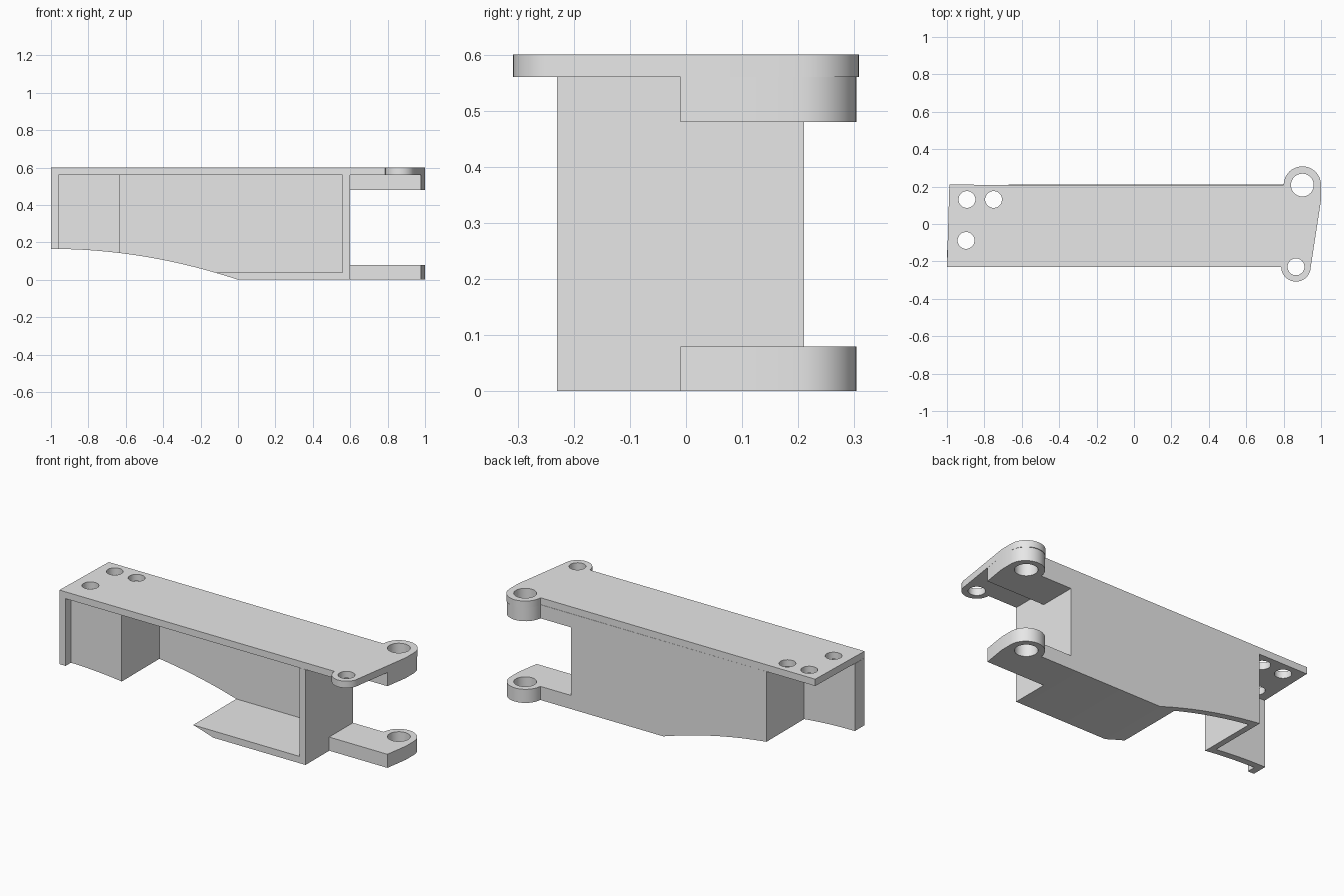
import bpy, bmesh, math

cube = bpy.data.objects.get("Cube")
if cube:
    bpy.data.objects.remove(cube, do_unlink=True)

grey = bpy.data.materials.new("light_grey")
grey.use_nodes = True
grey.diffuse_color = (0.8, 0.8, 0.8, 1)
grey.node_tree.nodes["Principled BSDF"].inputs["Base Color"].default_value = grey.diffuse_color


def prism(name, outline, low, high):
    """Extrude a plan outline between two heights."""
    bm = bmesh.new()
    face = bm.faces.new([bm.verts.new((x, y, low)) for x, y in outline])
    top = bmesh.ops.extrude_face_region(bm, geom=[face])["geom"]
    verts = [v for v in top if isinstance(v, bmesh.types.BMVert)]
    bmesh.ops.translate(bm, verts=verts, vec=(0, 0, high - low))
    bmesh.ops.recalc_face_normals(bm, faces=bm.faces)
    mesh = bpy.data.meshes.new(name)
    bm.to_mesh(mesh)
    bm.free()
    mesh.materials.append(grey)
    obj = bpy.data.objects.new(name, mesh)
    bpy.context.collection.objects.link(obj)
    return obj


def arc(center, radius, start, end, steps=24):
    angles = [math.radians(start + (end - start) * i / steps) for i in range(steps + 1)]
    return [(center[0] + radius * math.cos(a), center[1] + radius * math.sin(a)) for a in angles]


def activate(obj):
    bpy.ops.object.select_all(action="DESELECT")
    obj.select_set(True)
    bpy.context.view_layer.objects.active = obj


def cut(obj, cutter):
    """Subtract the cutter from a part, then discard it."""
    cutter.hide_render = True
    mod = obj.modifiers.new("cut", "BOOLEAN")
    mod.operation = "DIFFERENCE"
    mod.solver = "EXACT"
    mod.object = cutter
    activate(obj)
    bpy.ops.object.modifier_apply(modifier=mod.name)
    bpy.data.objects.remove(cutter, do_unlink=True)


def drill(obj, center, radius):
    cut(obj, prism("hole_cutter", arc(center, radius, 0, 352.5, 47), -0.5, 1))


def cut_underside(obj):
    """Sweep the lower edge up in a curve towards the right end."""
    curve = [(-1.1, 0.165)]
    for i in range(25):
        x = -1 + 1.02 * i / 24
        curve.append((x, 0.165 * (1 - (x + 1) ** 2)))
    cutter = prism("curve_cutter", curve + [(0.02, -0.2), (-1.1, -0.2)], -0.5, 0.5)
    cutter.rotation_euler.x = math.pi / 2
    cut(obj, cutter)


front, back = -0.23, 0.21
big_eye, small_eye = (0.9, 0.208), (0.866, -0.229)

# Top plate with two rounded eyes
plate = prism("top_plate",
              [(-1, front), (-0.987, back)] + arc(big_eye, 0.1, 180, 0) + [(1, 0.13)]
              + arc(small_eye, 0.079, 0, -180), 0.56, 0.6)
drill(plate, big_eye, 0.061)
drill(plate, small_eye, 0.045)
for hole in ((-0.893, 0.131), (-0.751, 0.131), (-0.898, -0.088)):
    drill(plate, hole, 0.045)

# Folded wall: end lip, front panel, cross web, back wall and left end wall
wall = prism("folded_wall",
             [(-1, front), (-0.96, front), (-0.96, -0.18), (-0.63, -0.18),
              (-0.63, 0.17), (0.56, 0.17), (0.56, front), (0.6, front),
              (0.6, back), (-0.67, back), (-0.67, -0.14), (-1, -0.14)], 0, 0.56)
cut_underside(wall)

# Bottom flange
floor = prism("bottom_flange", [(-0.3, front), (0.56, front), (0.56, 0.17), (-0.3, 0.17)], 0, 0.04)
cut_underside(floor)

# Pair of hinge lugs
lugs = []
for name, low in (("lower_lug", 0), ("upper_lug", 0.48)):
    lug = prism(name, [(0.6, -0.01), (0.978, -0.01), (1, 0.13)]
                + arc((0.9, 0.204), 0.1, 0, 180) + [(0.8, back), (0.6, back)], low, low + 0.08)
    drill(lug, big_eye, 0.061)
    lugs.append(lug)

for part in [plate, wall, floor] + lugs:
    activate(part)
    bpy.ops.object.shade_smooth_by_angle(angle=math.radians(30))
